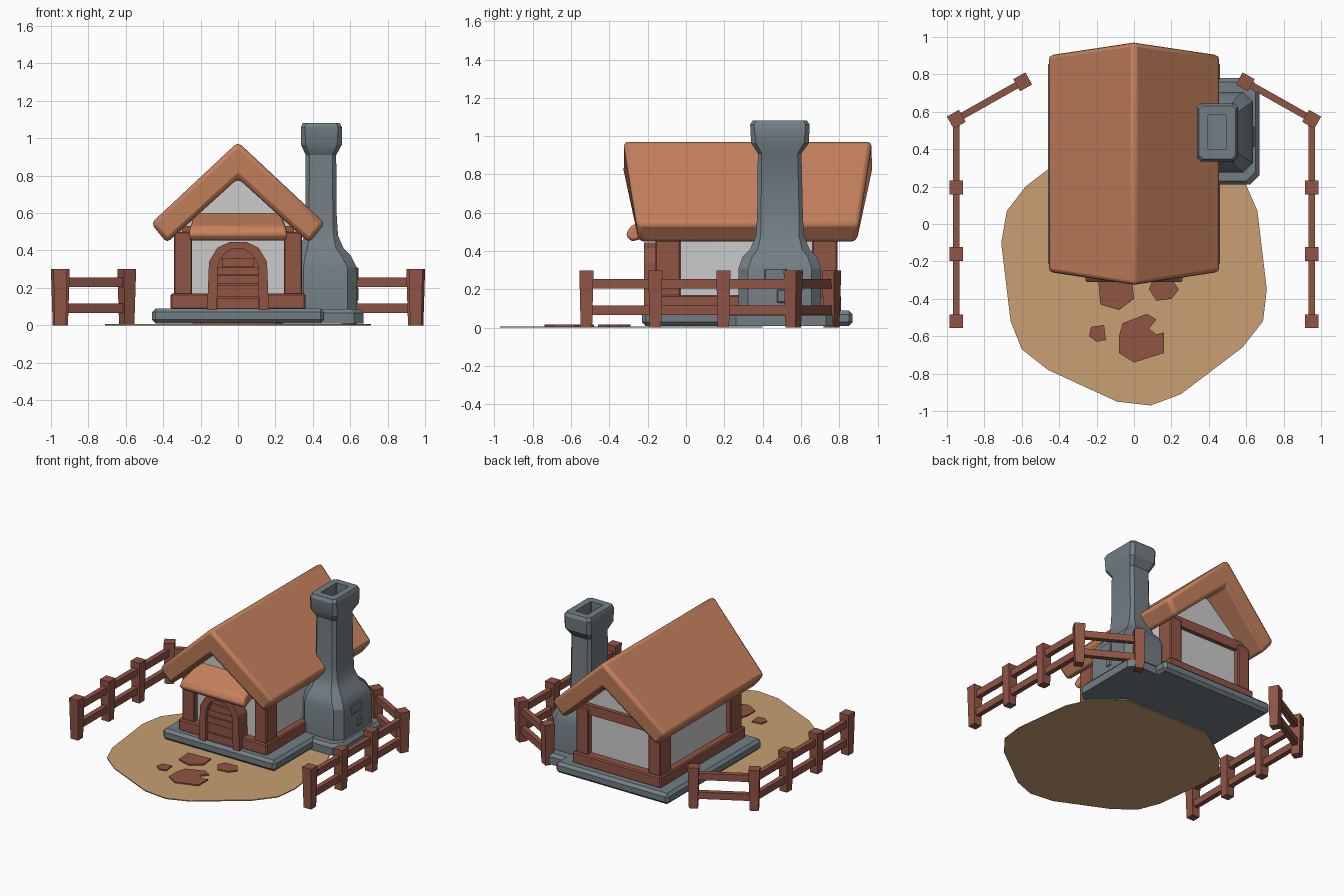
import bpy, bmesh
from math import atan2, hypot
from mathutils import Matrix, Vector

if "Cube" in bpy.data.objects:
    bpy.data.objects.remove(bpy.data.objects["Cube"])


def material(name, rgb):
    m = bpy.data.materials.new(name)
    m.diffuse_color = (*rgb, 1)
    m.use_nodes = True
    m.node_tree.nodes["Principled BSDF"].inputs["Base Color"].default_value = m.diffuse_color
    return m


ROOF = material("clay", (0.56, 0.22, 0.11))
WOOD = material("wood", (0.28, 0.09, 0.06))
STONE = material("stone", (0.17, 0.21, 0.23))
EARTH = material("earth", (0.58, 0.35, 0.17))


def make(name, verts, faces, mat=None, bevel=0, segs=1, smooth=False):
    me = bpy.data.meshes.new(name)
    me.from_pydata(verts, [], faces)
    bm = bmesh.new()
    bm.from_mesh(me)
    bmesh.ops.recalc_face_normals(bm, faces=bm.faces)
    bm.to_mesh(me)
    bm.free()
    ob = bpy.data.objects.new(name, me)
    bpy.context.collection.objects.link(ob)
    if mat:
        me.materials.append(mat)
    if bevel:
        b = ob.modifiers.new("bevel", 'BEVEL')
        b.width, b.segments, b.limit_method = bevel, segs, 'ANGLE'
    if smooth:
        bpy.ops.object.select_all(action='DESELECT')
        ob.select_set(True)
        bpy.context.view_layer.objects.active = ob
        bpy.ops.object.shade_smooth_by_angle()
    return ob


def loft(name, rings, mat=None, **kw):
    """Skin equal-length rings of points and cap both ends."""
    n = len(rings[0])
    verts = [p for r in rings for p in r]
    faces = [(i * n + j, i * n + (j + 1) % n, (i + 1) * n + (j + 1) % n, (i + 1) * n + j)
             for i in range(len(rings) - 1) for j in range(n)]
    faces += [tuple(range(n)), tuple(range(len(verts) - n, len(verts)))]
    return make(name, verts, faces, mat, **kw)


def prism_y(name, pts, y0, y1, mat=None, **kw):
    return loft(name, [[(x, y, z) for x, z in pts] for y in (y0, y1)], mat, **kw)


def slab(name, pts, z0, z1, mat=None, **kw):
    return loft(name, [[(x, y, z) for x, y in pts] for z in (z0, z1)], mat, **kw)


def box(name, x0, x1, y0, y1, z0, z1, mat=None, **kw):
    return slab(name, [(x0, y0), (x1, y0), (x1, y1), (x0, y1)], z0, z1, mat, **kw)


def octo(z, x0, x1, y0, y1, c):
    """Rectangle ring with cut corners."""
    return [(x0 + c, y0, z), (x1 - c, y0, z), (x1, y0 + c, z), (x1, y1 - c, z),
            (x1 - c, y1, z), (x0 + c, y1, z), (x0, y1 - c, z), (x0, y0 + c, z)]


# Ground patch and stepping stones
slab("ground_patch", [(-0.71, -0.1), (-0.66, -0.52), (-0.6, -0.67), (-0.46, -0.78), (-0.09, -0.95),
                      (0.09, -0.97), (0.25, -0.91), (0.58, -0.66), (0.69, -0.52), (0.71, -0.35),
                      (0.66, 0.07), (0.59, 0.23), (0.4, 0.4), (-0.3, 0.4), (-0.45, 0.3),
                      (-0.58, 0.2), (-0.68, 0.07)], 0, 0.007, EARTH)
stones = [
    [(-0.19, -0.31), (-0.18, -0.43), (-0.08, -0.46), (0, -0.4), (-0.01, -0.3)],
    [(0.08, -0.35), (0.12, -0.41), (0.2, -0.4), (0.24, -0.35), (0.2, -0.29), (0.1, -0.3)],
    [(-0.06, -0.53), (0.07, -0.48), (0.12, -0.51), (0.08, -0.56), (0.12, -0.59), (0.16, -0.58),
     (0.16, -0.69), (0, -0.74), (-0.08, -0.69), (-0.08, -0.6)],
    [(-0.23, -0.55), (-0.16, -0.54), (-0.15, -0.62), (-0.2, -0.63), (-0.24, -0.6)]]
for i, pts in enumerate(stones):
    slab(f"stepping_stone_{i + 1}", pts, 0.003, 0.016, WOOD)

# Foundation
box("foundation", -0.46, 0.46, -0.23, 0.87, 0.01, 0.09, STONE, bevel=0.02)
loft("chimney_footing", [octo(0.01, 0.3, 0.67, 0.21, 0.78, 0.05), octo(0.065, 0.3, 0.67, 0.21, 0.78, 0.05),
                         octo(0.087, 0.3, 0.65, 0.23, 0.76, 0.05)], STONE)

# Walls with gables, sill, corner posts and gable beams
prism_y("walls", [(-0.31, 0.09), (0.31, 0.09), (0.31, 0.53), (0, 0.82), (-0.31, 0.53)], -0.12, 0.75)
box("sill", -0.36, 0.36, -0.18, 0.81, 0.085, 0.17, WOOD, bevel=0.008)
for sx in (-1, 1):
    for y0, y1, end in ((-0.16, -0.03, "front"), (0.66, 0.79, "back")):
        x0, x1 = sorted((sx * 0.245, sx * 0.343))
        box(f"corner_post_{end}_{'left' if sx < 0 else 'right'}", x0, x1, y0, y1, 0.16, 0.5, WOOD, bevel=0.006)
box("back_beam", -0.3, 0.3, 0.7, 0.78, 0.46, 0.53, WOOD)
box("front_beam", -0.3, 0.3, -0.15, -0.07, 0.46, 0.53, WOOD)

# Thick roof whose ridge overhangs further than its eaves
half = [(0.465, 0.545, 0.07), (0.38, 0.44, 0.085)]
profile = [(0, 0.98, 0), half[0], half[1], (0, 0.785, 0.012),
           (-0.38, 0.44, 0.085), (-0.465, 0.545, 0.07)]
loft("roof", [[(x, -0.33 + t, z) for x, z, t in profile], [(x, 0.975 - t, z) for x, z, t in profile]],
     ROOF, bevel=0.025, segs=2, smooth=True)

# Porch awning sloping off the front gable
awning = [(-0.08, 0.615, 0.23), (-0.29, 0.53, 0.255), (-0.315, 0.485, 0.265), (-0.285, 0.45, 0.26), (-0.08, 0.5, 0.23)]
loft("porch_awning", [[(s * w, y, z) for y, z, w in awning] for s in (-1, 1)], ROOF, bevel=0.015, segs=2, smooth=True)

# Arched door frame and planks
outer = [(-0.165, 0.085), (-0.155, 0.34), (-0.11, 0.415), (-0.045, 0.445),
         (0.045, 0.445), (0.11, 0.415), (0.155, 0.34), (0.165, 0.085)]
inner = [(-0.112, 0.085), (-0.108, 0.32), (-0.08, 0.375), (-0.03, 0.41),
         (0.03, 0.41), (0.08, 0.375), (0.108, 0.32), (0.112, 0.085)]
loft("door_frame", [[(o[0], -0.22, o[1]), (i[0], -0.22, i[1]), (i[0], -0.11, i[1]), (o[0], -0.11, o[1])]
                    for o, i in zip(outer, inner)], WOOD)
prism_y("door_panel", inner, -0.183, -0.11, WOOD)
for i, (z0, z1) in enumerate(((0.09, 0.145), (0.15, 0.215), (0.22, 0.265), (0.27, 0.31), (0.315, 0.36))):
    w = 0.109 if i < 4 else 0.085
    box(f"door_plank_{i + 1}", -w, w, -0.2 + 0.006 * (i % 2), -0.15, z0, z1, WOOD)

# Chimney: wide hearth, narrow stack, flared cap and hollow flue
loft("chimney", [
    octo(0.08, 0.3, 0.635, 0.275, 0.705, 0.05), octo(0.31, 0.3, 0.635, 0.275, 0.705, 0.05),
    octo(0.37, 0.31, 0.605, 0.295, 0.685, 0.05), octo(0.41, 0.33, 0.565, 0.335, 0.645, 0.04),
    octo(0.48, 0.355, 0.535, 0.365, 0.615, 0.025), octo(0.6, 0.36, 0.527, 0.372, 0.61, 0.02),
    octo(0.91, 0.362, 0.525, 0.375, 0.603, 0.02), octo(0.965, 0.337, 0.555, 0.34, 0.642, 0.025),
    octo(1.06, 0.337, 0.555, 0.335, 0.645, 0.02), octo(1.082, 0.347, 0.543, 0.348, 0.632, 0.02),
    octo(1.082, 0.395, 0.495, 0.4, 0.582, 0.004), octo(0.98, 0.395, 0.495, 0.4, 0.582, 0.004)],
    STONE, smooth=True)
box("chimney_brick_upper", 0.6, 0.645, 0.41, 0.525, 0.24, 0.31, STONE, bevel=0.006)
box("chimney_brick_lower", 0.6, 0.645, 0.475, 0.52, 0.13, 0.2, STONE, bevel=0.006)


# Fences: tapered posts along each side with a 30 degree return at the back
def bar(name, p, q, hw, z0, z1, mat):
    a, b = Vector(p), Vector(q)
    n = (b - a).normalized().orthogonal() * hw
    return slab(name, [a - n, b - n, b + n, a + n], z0, z1, mat)


for sx, side in ((-1, "left"), (1, "right")):
    pts = [(sx * x, y) for x, y in ((0.95, -0.52), (0.95, -0.16), (0.95, 0.195), (0.95, 0.56), (0.595, 0.76))]
    for i, (x, y) in enumerate(pts):
        turn = atan2(0.2, -sx * 0.355) if i > 2 else 0
        rings = [[(-h, -h, z), (h, -h, z), (h, h, z), (-h, h, z)] for h, z in ((0.03, 0), (0.037, 0.3))]
        post = loft(f"fence_post_{side}_{i + 1}", rings, WOOD)
        post.data.transform(Matrix.Translation((x, y, 0)) @ Matrix.Rotation(turn, 4, 'Z'))
    for i, (p, q) in enumerate(zip(pts, pts[1:])):
        for z0, level in ((0.066, "lower"), (0.205, "upper")):
            bar(f"fence_rail_{side}_{level}_{i + 1}", p, q, 0.018, z0, z0 + 0.05, WOOD)
